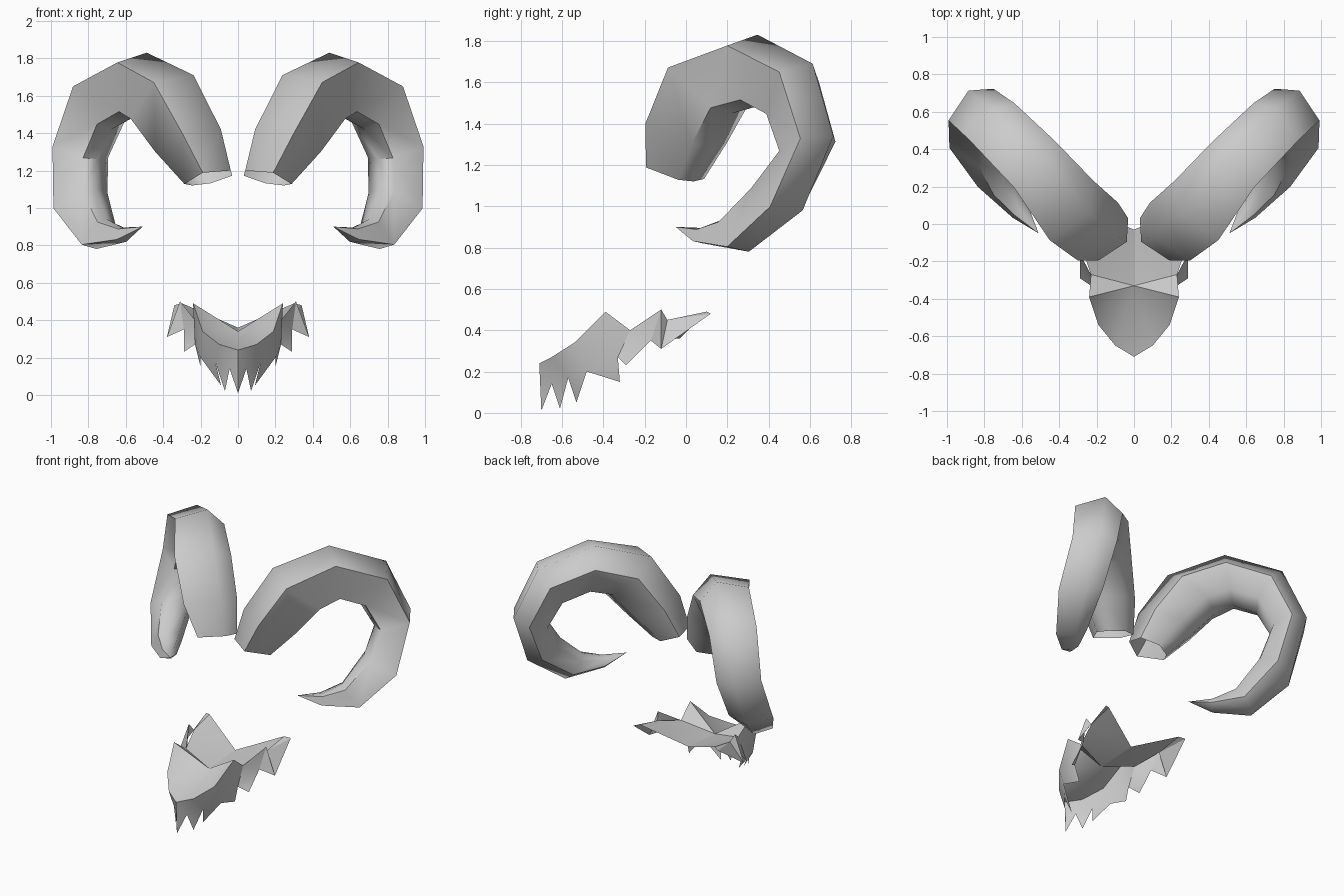
import bpy, bmesh, math
from mathutils import Vector

if "Cube" in bpy.data.objects:
    bpy.data.objects.remove(bpy.data.objects["Cube"])

S = math.sqrt(0.5)


def finish(name, bm, angle):
    bmesh.ops.recalc_face_normals(bm, faces=bm.faces[:])
    me = bpy.data.meshes.new(name)
    bm.to_mesh(me)
    bm.free()
    ob = bpy.data.objects.new(name, me)
    bpy.context.collection.objects.link(ob)
    bpy.ops.object.select_all(action='DESELECT')
    ob.select_set(True)
    bpy.context.view_layer.objects.active = ob
    bpy.ops.object.shade_smooth_by_angle(angle=math.radians(angle))
    return ob


# Horn: six-sided rings in a vertical plane turned 45 degrees.
# Each ring: outer (d, z), inner (d, z), sideways centre, sideways half width
RINGS = [
    ((-0.04, 1.20), (0.20, 1.12), 0.135, 0.135),
    ((0.02, 1.42), (0.37, 1.29), 0.165, 0.185),
    ((0.21, 1.71), (0.52, 1.45), 0.185, 0.195),
    ((0.59, 1.83), (0.64, 1.48), 0.15, 0.165),
    ((0.97, 1.69), (0.79, 1.42), 0.15, 0.155),
    ((1.13, 1.34), (0.88, 1.26), 0.165, 0.145),
    ((1.02, 0.98), (0.79, 1.10), 0.265, 0.145),
    ((0.75, 0.78), (0.63, 0.94), 0.35, 0.10),
    ((0.48, 0.82), (0.49, 0.895), 0.38, 0.055),
]
PROFILE = [(1, 0.7), (-0.3, 1), (-1, 0.3), (-0.7, -0.7), (0.1, -1), (0.7, -0.8)]


def horn(name, side):
    bm = bmesh.new()
    loops = []
    for outer, inner, n0, hw in RINGS:
        o, i = Vector(outer), Vector(inner)
        loop = []
        for u, v in PROFILE:
            d, z = (o + i) / 2 + (o - i) / 2 * v
            n = n0 + hw * u
            loop.append(bm.verts.new((side * (d + n) * S, (d - n) * S, z)))
        loops.append(loop)
    for a, b in zip(loops, loops[1:]):
        for k in range(6):
            j = (k + 1) % 6
            bm.faces.new((a[k], a[j], b[j], b[k]))
    tip = bm.verts.new((side * 0.51, -0.05, 0.90))
    for k in range(6):
        bm.faces.new((loops[-1][k], loops[-1][(k + 1) % 6], tip))
    return finish(name, bm, 58)


horn("right_horn", 1)
horn("left_horn", -1)

# Beard: jagged fur wall around the jaw. Columns: rim, valley, spike before valley
COLS = [
    ((0, -0.71, 0.24), (0, -0.70, 0.01), None),
    ((0.10, -0.65, 0.27), (0.045, -0.65, 0.14), None),
    ((0.19, -0.54, 0.34), (0.12, -0.57, 0.17), (0.07, -0.61, 0.02)),
    ((0.24, -0.39, 0.49), (0.20, -0.48, 0.20), (0.09, -0.53, 0.05)),
    ((0.23, -0.27, 0.40), (0.23, -0.33, 0.27), (0.20, -0.32, 0.15)),
    ((0.31, -0.12, 0.50), (0.29, -0.17, 0.35), (0.29, -0.29, 0.23)),
    ((0.29, -0.09, 0.45), (0.38, -0.12, 0.31), None),
    ((0.30, 0.10, 0.49), (0.34, 0.12, 0.48), None),
]


def beard():
    bm = bmesh.new()
    mid = [bm.verts.new(p) for p in ((0, -0.33, 0.34), (0, -0.03, 0.36))]
    front = [bm.verts.new(c) for c in COLS[0][:2]]
    for side in (1, -1):
        def vert(p):
            return bm.verts.new((side * p[0], p[1], p[2]))
        rim = [front[0]] + [vert(c[0]) for c in COLS[1:]]
        low = [front[1]] + [vert(c[1]) for c in COLS[1:]]
        for k in range(7):
            bm.faces.new((rim[k], rim[k + 1], low[k + 1]))
            bm.faces.new((rim[k], low[k + 1], low[k]))
            if COLS[k + 1][2]:
                bm.faces.new((low[k], low[k + 1], vert(COLS[k + 1][2])))
        # sheet spanning the inside of the jaw, out to the rear spurs
        for k in range(4):
            bm.faces.new((rim[k], rim[k + 1], mid[0]))
        bm.faces.new((rim[4], mid[1], mid[0]))
        bm.faces.new((rim[4], rim[6], mid[1]))
        bm.faces.new((rim[6], rim[7], mid[1]))
    return finish("beard", bm, 25)


beard()
